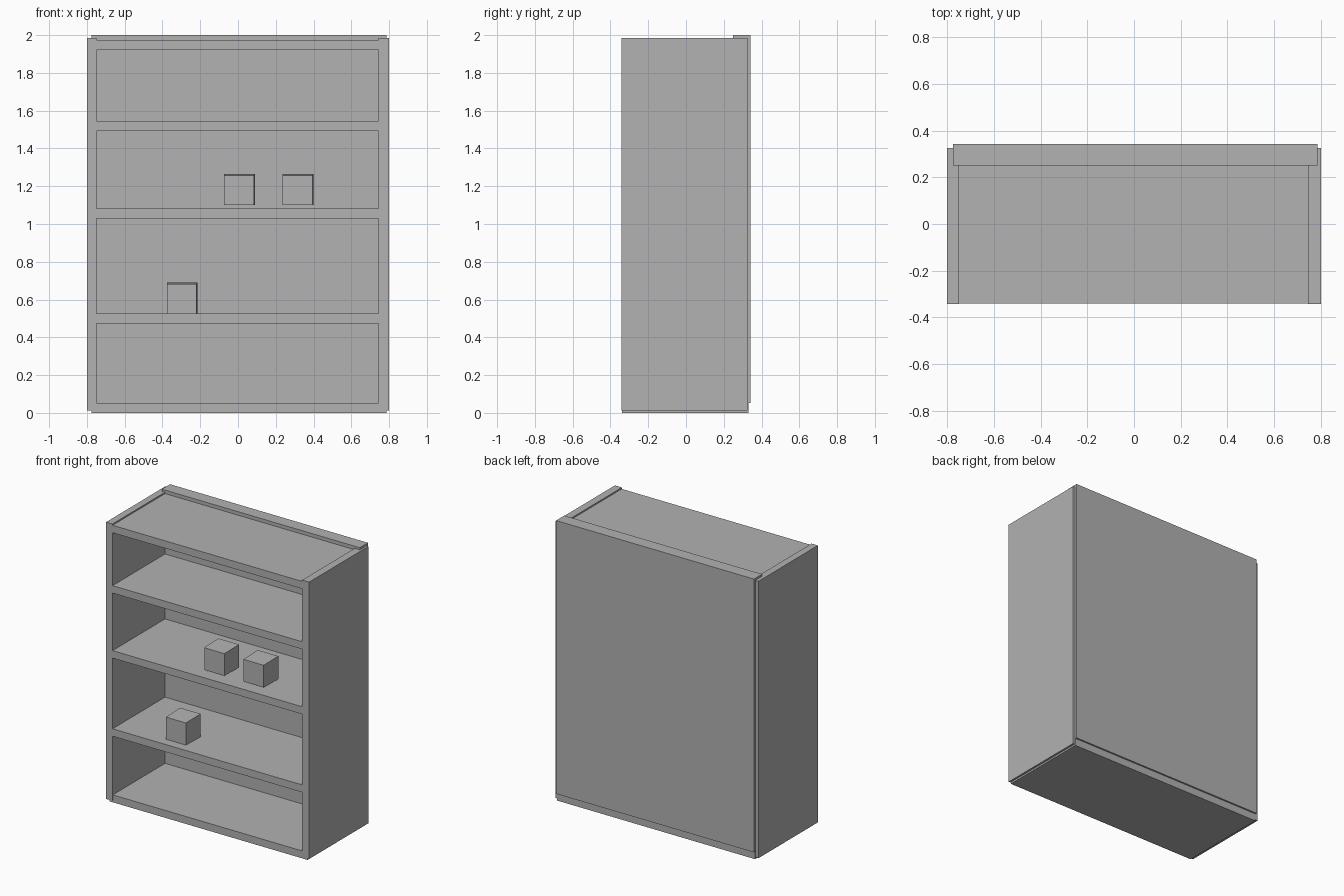
import bpy
import bmesh
from mathutils import Vector

default = bpy.data.objects.get("Cube")
if default:
    bpy.data.objects.remove(default, do_unlink=True)

# Single plain grey for the whole piece
GREY = (0.445, 0.445, 0.445, 1.0)
grey = bpy.data.materials.new("plain_grey")
grey.use_nodes = True
grey.diffuse_color = GREY
grey.node_tree.nodes["Principled BSDF"].inputs["Base Color"].default_value = GREY


def box(name, x, y, z, skew=(0, 0)):
    """Box from (min, max) ranges; skew widens and raises the rear face."""
    bm = bmesh.new()
    bmesh.ops.create_cube(bm, size=1)
    for v in bm.verts:
        right, rear, top = (c > 0 for c in v.co)
        v.co = Vector((x[right], y[rear], z[top]))
        if rear and right:
            v.co.x += skew[0]
        if rear and top:
            v.co.z += skew[1]
    mesh = bpy.data.meshes.new(name)
    bm.to_mesh(mesh)
    bm.free()
    mesh.materials.append(grey)
    obj = bpy.data.objects.new(name, mesh)
    bpy.context.collection.objects.link(obj)
    return obj


FRONT = -0.342
BOARD = 0.053

# Case: sides, back panel and base
box("right_side", (-0.80, -0.75), (FRONT, 0.325), (0.012, 1.985))
box("left_side", (0.745, 0.80), (FRONT, 0.325), (0.012, 1.985))
box("back_panel", (-0.775, 0.785), (0.25, 0.342), (0.053, 2.0))
box("base", (-0.775, 0.785), (FRONT + 0.004, 0.33), (0.0, 0.053))

# Shelves and top board, housed between the sides
boards = {"lower_shelf": 0.525, "middle_shelf": 1.082,
          "upper_shelf": 1.545, "top_board": 1.975}
for name, top in boards.items():
    box(name, (-0.76, 0.755), (FRONT + 0.001, 0.26), (top - BOARD, top))

# Small blocks resting on the shelves
blocks = {"lower_block": (-0.377, 0.525),
          "middle_block": (-0.074, 1.10),
          "outer_block": (0.236, 1.10)}
SIZE = 0.158
for name, (x, z) in blocks.items():
    box(name, (x, x + SIZE), (-0.274, -0.274 + SIZE), (z, z + SIZE),
        skew=(0.005, 0.006))
